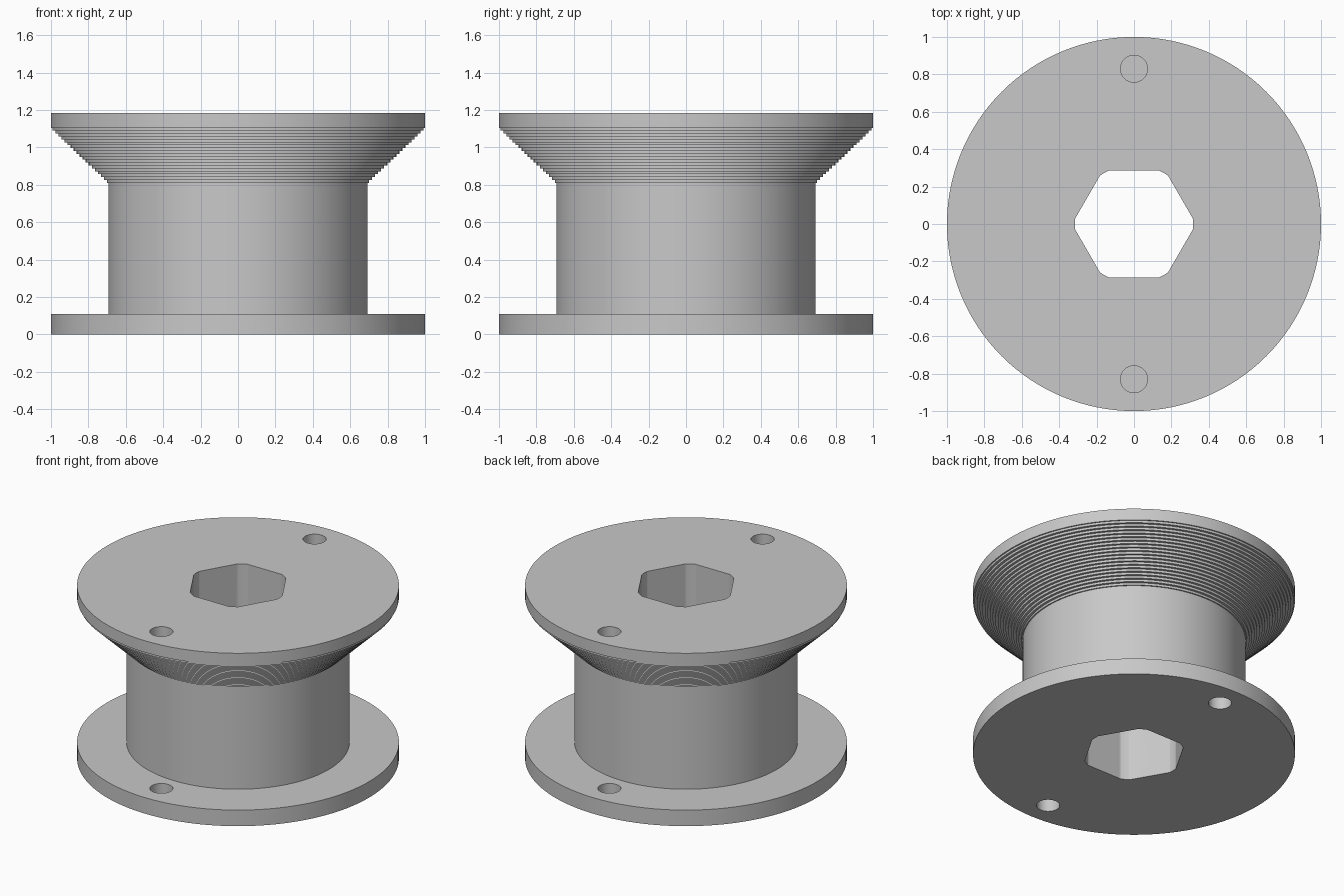
import bpy, bmesh, math
from mathutils import Vector

cube = bpy.data.objects.get("Cube")
if cube:
    bpy.data.objects.remove(cube, do_unlink=True)

HEIGHT, FLANGE, DRUM_R = 1.185, 0.11, 0.693
CONE_LOW, CONE_TOP, STEPS = 0.81, 1.105, 19
SIDES = 128

grey = bpy.data.materials.new("plain grey")
grey.use_nodes = True
colour = (0.58, 0.58, 0.58, 1)
grey.diffuse_color = colour
grey.node_tree.nodes["Principled BSDF"].inputs["Base Color"].default_value = colour


def make_object(name, bm):
    bmesh.ops.recalc_face_normals(bm, faces=bm.faces)
    mesh = bpy.data.meshes.new(name)
    bm.to_mesh(mesh)
    bm.free()
    mesh.materials.append(grey)
    obj = bpy.data.objects.new(name, mesh)
    bpy.context.collection.objects.link(obj)
    return obj


def lathe(name, profile):
    bm = bmesh.new()
    verts = [bm.verts.new((r, 0, z)) for r, z in profile]
    edges = [bm.edges.new(pair) for pair in zip(verts, verts[1:])]
    bmesh.ops.spin(bm, geom=verts + edges, cent=(0, 0, 0), axis=(0, 0, 1),
                   angle=math.tau, steps=SIDES, use_duplicate=False)
    bmesh.ops.remove_doubles(bm, verts=bm.verts, dist=0.0001)
    return make_object(name, bm)


def prism(name, outline, low, high):
    bm = bmesh.new()
    face = bm.faces.new([bm.verts.new((x, y, low)) for x, y in outline])
    result = bmesh.ops.extrude_face_region(bm, geom=[face])
    top = [v for v in result["geom"] if isinstance(v, bmesh.types.BMVert)]
    bmesh.ops.translate(bm, verts=top, vec=Vector((0, 0, high - low)))
    return make_object(name, bm)


def circle(radius, y, count=40):
    return [(radius * math.cos(math.tau * i / count),
             y + radius * math.sin(math.tau * i / count)) for i in range(count)]


# Spool body: flange, drum, stepped cone and upper rim
profile = [(0, 0), (1, 0), (1, FLANGE), (DRUM_R, FLANGE)]
rise = (CONE_TOP - CONE_LOW) / STEPS
for i in range(STEPS):
    r = DRUM_R + (1 - DRUM_R) * (i + 0.5) / STEPS
    z = CONE_LOW + rise * i
    if i == 0:
        profile.append((DRUM_R, z))
    profile += [(r, z), (r, z + rise)]
profile += [(1, CONE_TOP), (1, HEIGHT), (0, HEIGHT)]
spool = lathe("spool", profile)

# Hexagonal bore with corners rounded to a circle
apothem, corner_r = 0.287, 0.316
half = math.acos(apothem / corner_r)
bore = []
for i in range(6):
    middle = math.radians(30 + 60 * i)
    start, end = middle + half, middle + math.radians(60) - half
    for k in range(7):
        a = start + (end - start) * k / 6
        bore.append((corner_r * math.cos(a), corner_r * math.sin(a)))
cutters = [prism("bore_cutter", bore, -0.1, HEIGHT + 0.1)]

# Tie holes: through the lower flange, blind in the upper rim
for y in (-0.83, 0.83):
    cutters.append(prism("lower_hole_cutter", circle(0.072, y), -0.1, FLANGE + 0.1))
    cutters.append(prism("upper_hole_cutter", circle(0.072, y), CONE_TOP, HEIGHT + 0.1))

bpy.context.view_layer.objects.active = spool
spool.select_set(True)
for cutter in cutters:
    mod = spool.modifiers.new("cut", 'BOOLEAN')
    mod.operation = 'DIFFERENCE'
    mod.solver = 'EXACT'
    mod.object = cutter
    bpy.ops.object.modifier_apply(modifier=mod.name)
    bpy.data.objects.remove(cutter, do_unlink=True)

bpy.ops.object.shade_smooth_by_angle(angle=math.radians(30))
